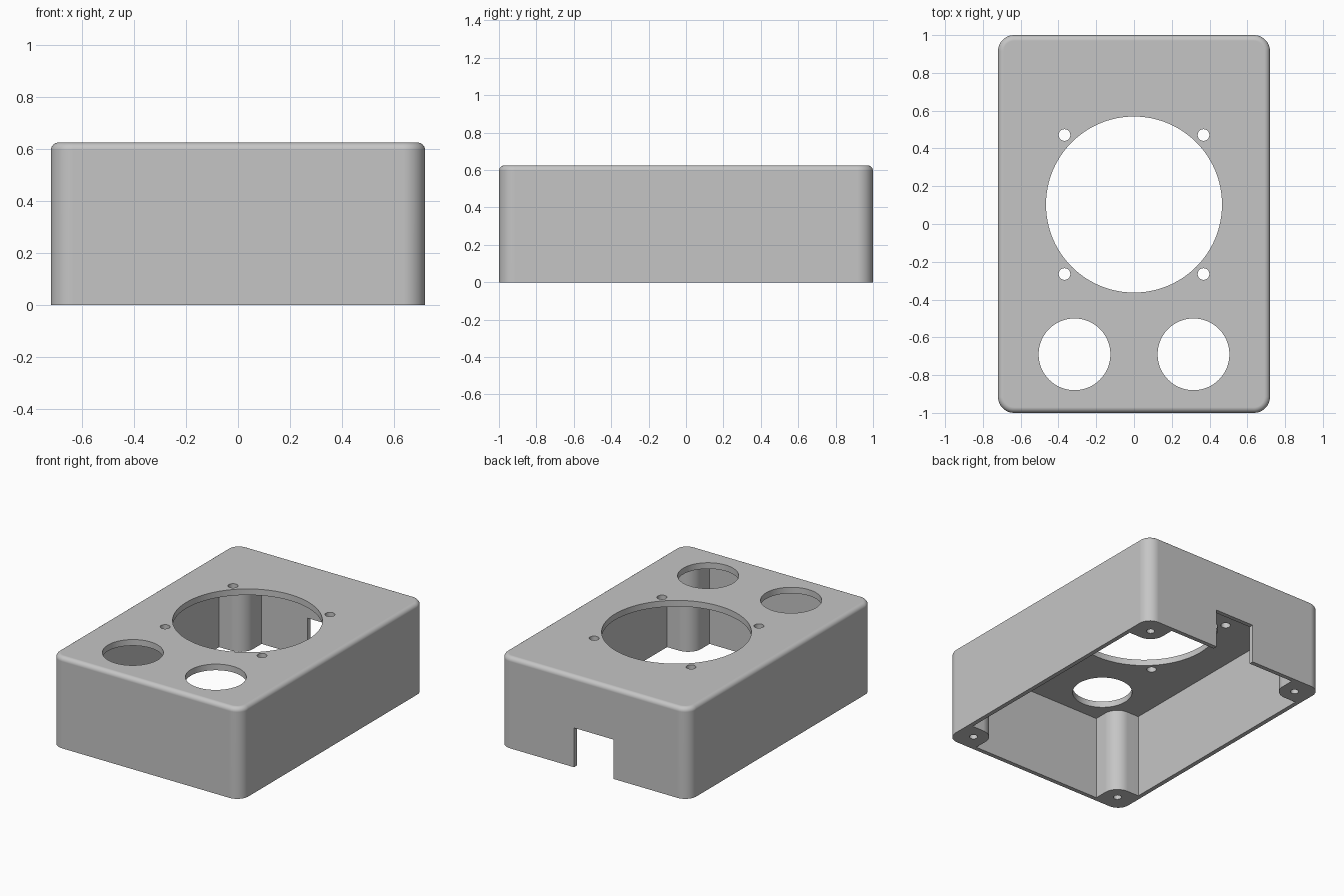
import bpy
import bmesh
from math import cos, sin, pi

HALF_X, HALF_Y, HEIGHT = 0.72, 1.0, 0.625
WALL, ROOF = 0.03, 0.042
CORNER, EDGE = 0.085, 0.03
POST, POST_R = 0.22, 0.1      # post reach from the outer walls, inner rounding

old = bpy.data.objects.get("Cube")
if old:
    bpy.data.objects.remove(old, do_unlink=True)

grey = bpy.data.materials.new("light_grey")
grey.use_nodes = True
grey.diffuse_color = (0.56, 0.56, 0.56, 1)
grey.node_tree.nodes["Principled BSDF"].inputs["Base Color"].default_value = grey.diffuse_color


def arc(cx, cy, r, start, end, n):
    """Points along a circular arc, angles in half turns."""
    steps = [pi * (start + (end - start) * i / n) for i in range(n + 1)]
    return [(cx + r * cos(a), cy + r * sin(a)) for a in steps]


def four_corners(quarter):
    """Mirror one corner's outline into a closed counter-clockwise loop."""
    loop = []
    for sx, sy in ((1, 1), (-1, 1), (-1, -1), (1, -1)):
        pts = [(sx * x, sy * y) for x, y in quarter]
        loop += pts if sx * sy > 0 else pts[::-1]
    return loop


def prism(name, outline, z0, z1, top_bevel=0):
    """Extrude a flat outline upwards, optionally rounding the top rim."""
    bm = bmesh.new()
    base = bm.faces.new([bm.verts.new((x, y, z0)) for x, y in outline])
    top = bmesh.ops.extrude_face_region(bm, geom=[base], use_keep_orig=True)["geom"]
    for v in top:
        if isinstance(v, bmesh.types.BMVert):
            v.co.z = z1
    bmesh.ops.recalc_face_normals(bm, faces=bm.faces)
    if top_bevel:
        rim = [e for e in bm.edges if all(v.co.z == e.verts[0].co.z > z0 for v in e.verts)]
        bmesh.ops.bevel(bm, geom=rim, offset=top_bevel, segments=6, profile=0.5, affect='EDGES')
    mesh = bpy.data.meshes.new(name)
    bm.to_mesh(mesh)
    bm.free()
    mesh.materials.append(grey)
    obj = bpy.data.objects.new(name, mesh)
    bpy.context.collection.objects.link(obj)
    return obj


def hole(name, x, y, r, z0, z1, sides):
    return prism(name, arc(x, y, r, 0, 2, sides)[:-1], z0, z1)


# Outer body with rounded corners and top rim
outline = four_corners(arc(HALF_X - CORNER, HALF_Y - CORNER, CORNER, 0, 0.5, 10))
enclosure = prism("enclosure", outline, 0, HEIGHT, EDGE)

# Hollow interior that leaves a rounded screw post in each corner
px, py = HALF_X - POST, HALF_Y - POST
quarter = [(HALF_X - WALL, py)]
quarter += arc(px + POST_R, py + POST_R, POST_R, 1.5, 1, 12)
quarter += [(px, HALF_Y - WALL)]
cutters = [prism("cavity_cutter", four_corners(quarter), -0.1, HEIGHT - ROOF)]

# Large round opening and the two smaller ones
cutters.append(hole("main_opening_cutter", 0, 0.103, 0.466, 0.5, 0.8, 96))
for s in (-1, 1):
    cutters.append(hole("small_opening_cutter", s * 0.315, -0.69, 0.19, 0.5, 0.8, 64))
    for t in (-1, 1):
        # Mounting holes around the large opening, blind screw holes in the posts
        cutters.append(hole("mounting_hole_cutter", s * 0.368, 0.103 + t * 0.368, 0.031, 0.5, 0.8, 24))
        cutters.append(hole("screw_hole_cutter", s * (HALF_X - 0.12), t * (HALF_Y - 0.12),
                            0.026, -0.1, 0.4, 24))

# Cable notch in the lower back wall
notch = [(-0.15, 0.9), (0.15, 0.9), (0.15, 1.1), (-0.15, 1.1)]
cutters.append(prism("notch_cutter", notch, -0.1, 0.27))

bpy.ops.object.select_all(action='DESELECT')
bpy.context.view_layer.objects.active = enclosure
enclosure.select_set(True)
for cutter in cutters:
    cutter.hide_render = True
    mod = enclosure.modifiers.new("cut", 'BOOLEAN')
    mod.operation = 'DIFFERENCE'
    mod.solver = 'EXACT'
    mod.object = cutter
    bpy.ops.object.modifier_apply(modifier=mod.name)
    bpy.data.objects.remove(cutter, do_unlink=True)

# Smooth rounded surfaces, crisp flat faces
bpy.ops.object.shade_smooth_by_angle(angle=pi / 6)
weighted = enclosure.modifiers.new("even_normals", 'WEIGHTED_NORMAL')
weighted.keep_sharp = True
